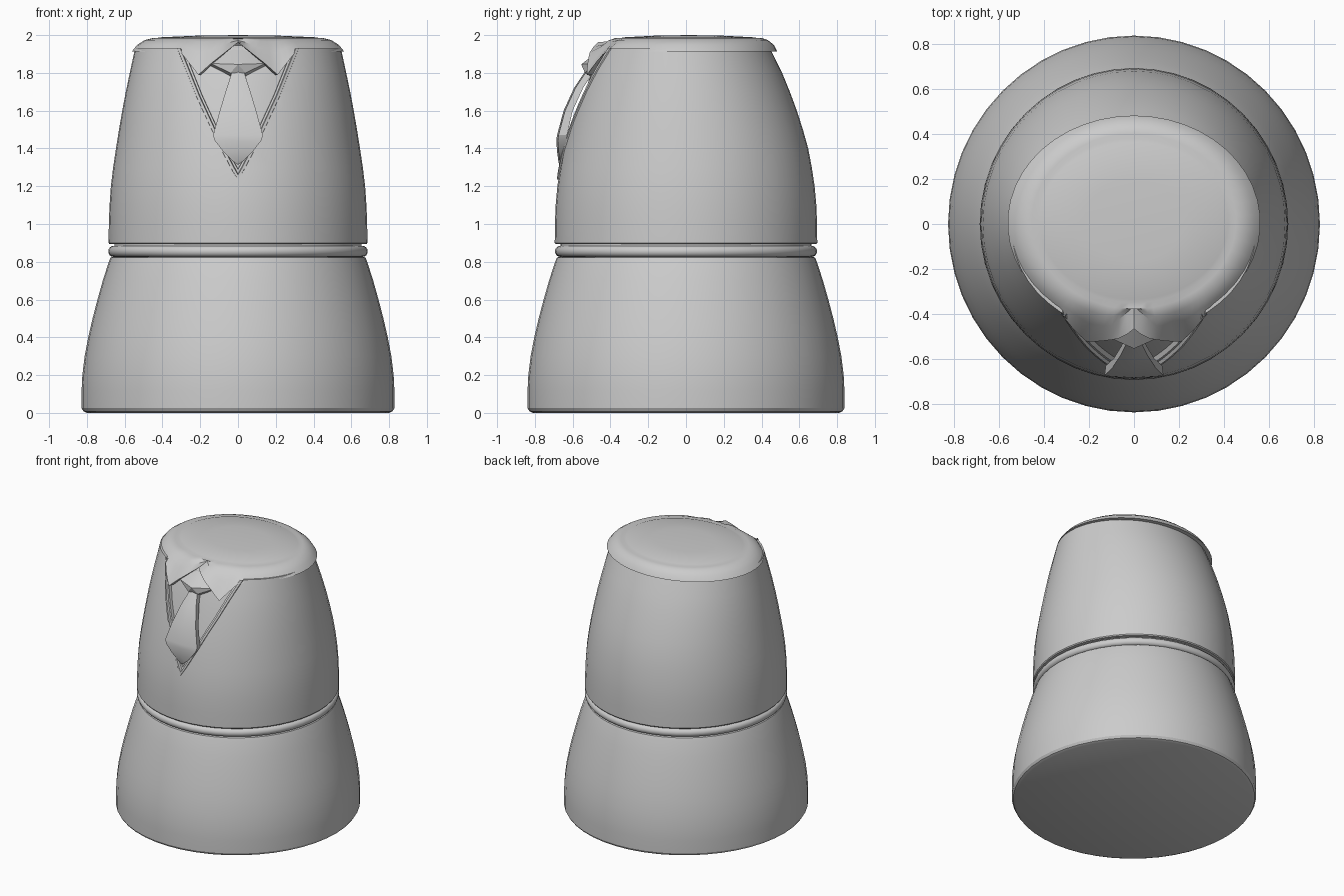
import bpy, bmesh, math

if "Cube" in bpy.data.objects:
    bpy.data.objects.remove(bpy.data.objects["Cube"])

N = 48


def interp(table, t):
    """Piecewise-linear lookup in rows of (key, value, value...)."""
    if t <= table[0][0]:
        return table[0][1:]
    for a, b in zip(table, table[1:]):
        if t <= b[0]:
            f = (t - a[0]) / (b[0] - a[0])
            return tuple(p + (q - p) * f for p, q in zip(a[1:], b[1:]))
    return table[-1][1:]


def finish(name, bm, angle=30):
    bmesh.ops.remove_doubles(bm, verts=bm.verts, dist=0.0005)
    bmesh.ops.recalc_face_normals(bm, faces=bm.faces)
    me = bpy.data.meshes.new(name)
    bm.to_mesh(me)
    bm.free()
    ob = bpy.data.objects.new(name, me)
    bpy.context.collection.objects.link(ob)
    bpy.ops.object.select_all(action='DESELECT')
    ob.select_set(True)
    bpy.context.view_layer.objects.active = ob
    bpy.ops.object.shade_smooth_by_angle(angle=math.radians(angle))
    return ob


def loft(name, rows, closed=True, caps=True, angle=30):
    """Skin a list of equal-length point rows."""
    bm = bmesh.new()
    vs = [[bm.verts.new(p) for p in r] for r in rows]
    n = len(rows[0])
    for a, b in zip(vs, vs[1:]):
        for i in range(n if closed else n - 1):
            j = (i + 1) % n
            bm.faces.new((a[i], a[j], b[j], b[i]))
    if caps:
        bm.faces.new(vs[0])
        bm.faces.new(vs[-1])
    return finish(name, bm, angle)


def ring(rx, ry, cy, z):
    return [(rx * math.cos(2 * math.pi * i / N), cy + ry * math.sin(2 * math.pi * i / N), z)
            for i in range(N)]


# lower body
lower = [(0, .80), (.008, .818), (.025, .828), (.12, .828), (.2, .824), (.3, .812), (.4, .793),
         (.5, .77), (.6, .744), (.7, .716), (.8, .684), (.822, .675), (.83, .65)]
loft("lower_body", [ring(r, r * 1.013, 0, z) for z, r in lower])

# belt
belt = [(.66 + .027 * math.cos(a), .855 + .029 * math.sin(a))
        for a in [math.pi * (-.5 + k / 8) for k in range(9)]]
loft("belt", [ring(r, r * 1.01, 0, z) for r, z in belt])

# jacket surface: z, half width, half depth, y centre
JACKET = [(.9, .685, .695, 0), (1.0, .684, .694, 0), (1.1, .68, .69, 0), (1.2, .673, .681, 0),
          (1.3, .661, .666, 0), (1.4, .646, .647, 0), (1.5, .63, .622, -.003),
          (1.6, .613, .593, -.006), (1.7, .594, .56, -.01), (1.8, .573, .523, -.014),
          (1.93, .545, .465, -.02)]


def front(x, z, off=0):
    """Point on the front of the jacket, pushed out by off."""
    rx, ry, cy = interp(JACKET, z)
    return (x, cy - ry * math.sqrt(max(0, 1 - (x / rx) ** 2)) - off, z)


rows = [ring(.655, .665, 0, .87), ring(.655, .665, 0, .893), ring(.68, .69, 0, .893)]
rows += [ring(r[1], r[2], r[3], r[0]) for r in JACKET]
jacket = loft("jacket", rows)

# V neckline cut out of the jacket
VEE = [(1.235, 0), (1.42, .098), (1.68, .218), (1.93, .318), (2.1, .38)]
outline = [(w, z) for z, w in VEE] + [(-w, z) for z, w in VEE[:0:-1]]
cutter = loft("neck_cutter", [[(x, y, z) for x, z in outline] for y in (-1, -.3)])
cutter.hide_render = True
bpy.context.view_layer.objects.active = jacket
mod = jacket.modifiers.new("neckline", 'BOOLEAN')
mod.operation = 'DIFFERENCE'
mod.solver = 'EXACT'
mod.object = cutter
bpy.ops.object.modifier_apply(modifier=mod.name)
bpy.data.objects.remove(cutter)
jacket.select_set(True)
bpy.ops.object.shade_smooth_by_angle(angle=math.radians(30))

# shirt panel inside the neckline
zs = [1.235 + .695 * k / 14 for k in range(15)]
loft("shirt", [[front(interp(VEE, z)[0] * s / 4, z, -.035) for s in range(-4, 5)] for z in zs],
     closed=False, caps=False)

# raised lapel trim along the neckline, both sides in one strip
path = [(-interp(VEE, z)[0], z) for z in zs[:0:-1]] + [(interp(VEE, z)[0], z) for z in zs]


def trim_row(inset, off):
    out = []
    for x, z in path:
        s = 1 if x > 0 else -1 if x < 0 else 0
        if s and abs(x) > inset:
            out.append(front(x - s * inset, z, off))
        else:
            out.append(front(0, z + max(0, inset - abs(x)) * 2, off))
    return out


loft("lapel_trim", [trim_row(*t) for t in ((-.006, -.01), (-.004, .007), (.012, .009),
                                           (.016, -.008), (.028, -.01), (.03, -.04))],
     closed=False, caps=False)

# lid with two pointed collar flaps: rim height by |x| at the front
RIM = [(0, 1.962), (.14, 1.852), (.21, 1.79), (.30, 1.905), (.36, 1.914)]
xs = [0, .03, .07, .105, .14, .175, .21, .24, .27, .30, .33, .36]
half = [-math.pi / 2 + math.asin(x / .563) for x in xs]
half += [half[-1] + (math.pi / 2 - half[-1]) * k / 18 for k in range(1, 19)]
angles = half + [math.pi - a for a in half[-2:0:-1]]


def rim_point(a, grow):
    c, s = math.cos(a), math.sin(a)
    x, y, z = .563 * c, .478 * s + .005, 1.914
    if s < 0 and abs(x) < .365:
        z = interp(RIM, abs(x))[0]
        fy = front(x, min(z, 1.92), .02)[1] + max(0, z - 1.92) * 1.0
        t = min(1, max(0, (.365 - abs(x)) / .08))
        y = y + (fy - y) * t
    return (x * grow, y * grow, z)


LID = [(.535, .46, .005, 1.948), (.495, .425, .008, 1.974), (.455, .39, .012, 1.984),
       (.435, .365, .015, 1.982), (.42, .35, .015, 1.988), (.22, .18, .015, 1.997)]
rows = [[rim_point(a, .93) for a in angles], [rim_point(a, 1) for a in angles]]
for k, (rx, ry, cy, z) in enumerate(LID):
    row = []
    for a in angles:
        x, y = rx * math.cos(a), cy + ry * math.sin(a)
        h = z
        if k < 2:  # ease the flaps into the lid
            p = rim_point(a, 1)
            d = max(0, 1.914 - p[2]) * (.35, .08)[k]
            y -= d * .5
            h -= d
            if math.sin(a) < 0 and abs(p[0]) < .1:  # notch at the collar opening
                f = 1 - abs(p[0]) / .1
                y += (.09, .06)[k] * f
                h += (.024, .006)[k] * f
        row.append((x, y, h))
    rows.append(row)
rows.append([(0, .015, 2.0)] * len(angles))
loft("collar_lid", rows, caps=False, angle=35)

# tie knot: faceted diamond
bm = bmesh.new()
flat = [(-.145, 1.85, -.49), (-.03, 1.945, -.425), (.03, 1.945, -.425), (.145, 1.85, -.49),
        (.04, 1.80, -.535), (-.04, 1.80, -.535)]
back = [bm.verts.new((x, y + .05, z - .03)) for x, z, y in flat]
face = [bm.verts.new((x, y, z)) for x, z, y in flat]
mid = bm.verts.new((0, -.555, 1.845))
for i in range(6):
    j = (i + 1) % 6
    bm.faces.new((back[i], back[j], face[j], face[i]))
    bm.faces.new((face[i], face[j], mid))
bm.faces.new(back)
finish("tie_knot", bm, 20)

# tie blade: z, half width, front y, thickness
TIE = [(1.81, .03, -.525, .04), (1.72, .06, -.585, .04), (1.6, .096, -.64, .04),
       (1.47, .132, -.675, .045), (1.44, .122, -.679, .045), (1.38, .075, -.674, .035),
       (1.335, .03, -.668, .025), (1.315, .004, -.664, .015)]
loft("tie_blade", [[(-w, y, z), (0, y - .008, z), (w, y, z), (w * .95, y + t, z), (-w * .95, y + t, z)]
                   for z, w, y, t in TIE])
